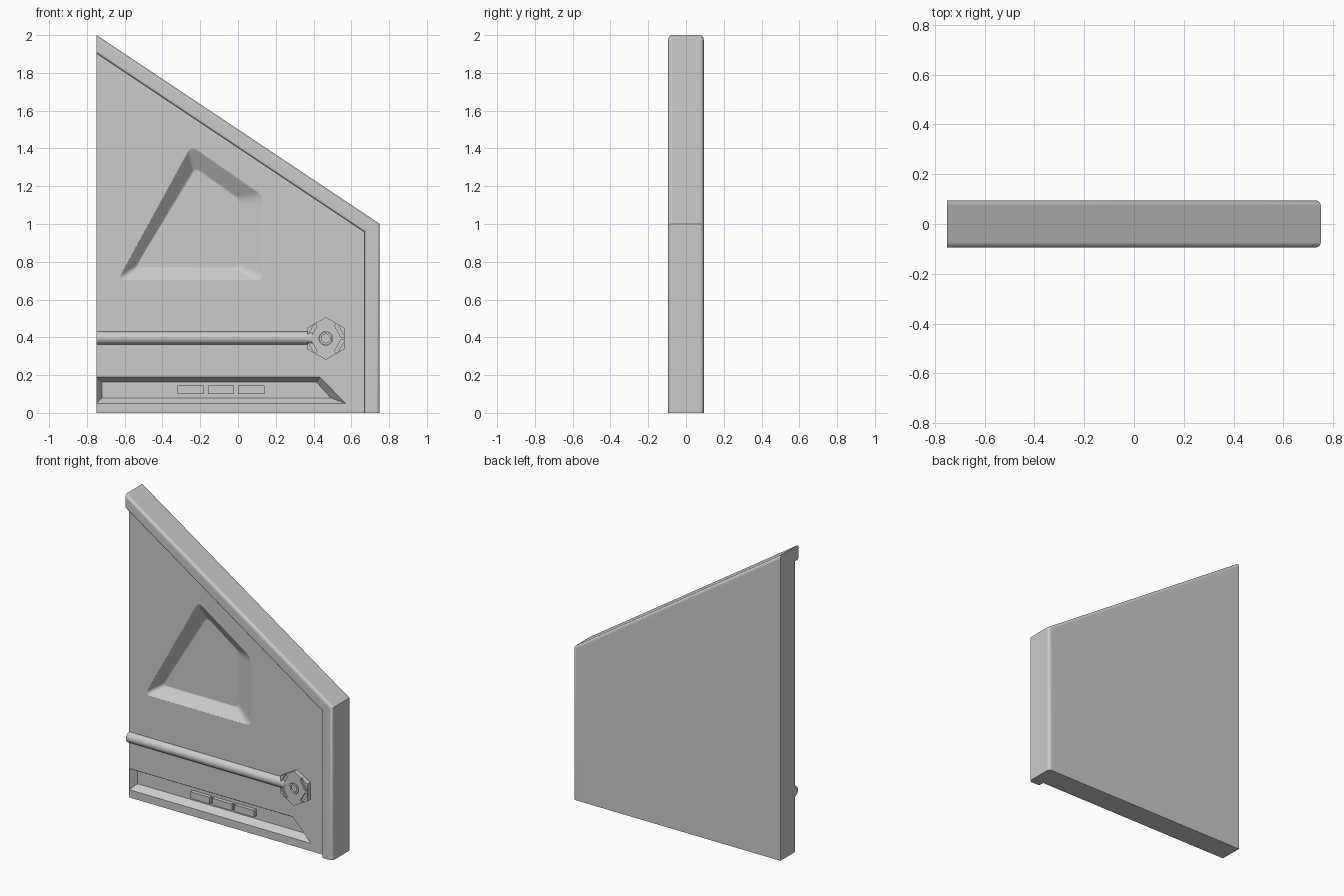
import bpy, bmesh, math
from mathutils import Vector

if "Cube" in bpy.data.objects:
    bpy.data.objects.remove(bpy.data.objects["Cube"])

H = 0.094        # half of the total depth
FACE = -0.056    # front plane of the recessed panel


def loft(name, rings):
    """Skin closed rings of points and cap both ends."""
    bm = bmesh.new()
    vs = [[bm.verts.new(p) for p in r] for r in rings]
    n = len(rings[0])
    for a, b in zip(vs, vs[1:]):
        for i in range(n):
            j = (i + 1) % n
            bm.faces.new((a[i], a[j], b[j], b[i]))
    bm.faces.new(vs[0])
    bm.faces.new(vs[-1])
    bmesh.ops.recalc_face_normals(bm, faces=bm.faces)
    me = bpy.data.meshes.new(name)
    bm.to_mesh(me)
    bm.free()
    ob = bpy.data.objects.new(name, me)
    bpy.context.collection.objects.link(ob)
    return ob


def at(pts, y):
    return [(p[0], y, p[1]) for p in pts]


def prism(name, pts, y0, y1):
    return loft(name, [at(pts, y0), at(pts, y1)])


def ngon(cx, cz, r, n, start=0.0):
    return [(cx + r * math.cos(start + math.tau * i / n),
             cz + r * math.sin(start + math.tau * i / n)) for i in range(n)]


def rect(x0, x1, z0, z1):
    return [(x0, z0), (x1, z0), (x1, z1), (x0, z1)]


def rounded(pts, r, seg=4):
    """Round polygon corners with small quadratic curves."""
    out = []
    for i, p in enumerate(pts):
        p = Vector(p)
        a = p + (Vector(pts[i - 1]) - p).normalized() * r
        b = p + (Vector(pts[(i + 1) % len(pts)]) - p).normalized() * r
        for k in range(seg + 1):
            t = k / seg
            out.append(a * (1 - t) ** 2 + p * 2 * t * (1 - t) + b * t * t)
    return out


def activate(ob):
    bpy.ops.object.select_all(action='DESELECT')
    ob.select_set(True)
    bpy.context.view_layer.objects.active = ob


def cut(ob, cutter):
    activate(ob)
    m = ob.modifiers.new("cut", 'BOOLEAN')
    m.operation, m.solver, m.object = 'DIFFERENCE', 'EXACT', cutter
    bpy.ops.object.modifier_apply(modifier=m.name)
    bpy.data.objects.remove(cutter)


def smooth(ob, deg=30):
    activate(ob)
    bpy.ops.object.shade_smooth_by_angle(angle=math.radians(deg))
    m = ob.modifiers.new("normals", 'WEIGHTED_NORMAL')
    m.keep_sharp = True


def edge_line(w):
    """Frame path offset inward by w: top left, corner, bottom right."""
    return [(-0.75, 2 - 1.2019 * w), (0.75 - w, 1 - 0.535 * w), (0.75 - w, 0)]


# main panel
panel = prism("panel", [(-0.75, 0)] + edge_line(0.04), FACE, H)

# soft-edged recess in the panel
outer = rounded([(-0.25, 1.42), (-0.64, 0.70), (0.14, 0.70), (0.14, 1.15)], 0.04)
inner = rounded([(-0.225, 1.29), (-0.54, 0.77), (0.0, 0.77), (0.0, 1.13)], 0.03)
rings = [at(outer, -0.2)]
for t, d in [(0, -0.015), (.06, .02), (.14, .10), (.86, .90), (.94, .98), (1, 1)]:
    rings.append(at([Vector(a).lerp(Vector(b), t) for a, b in zip(outer, inner)],
                    FACE + 0.06 * d))
cut(panel, loft("recess_cutter", rings))

# control strip recess
outer = [(-0.749, 0.05), (0.57, 0.05), (0.435, 0.19), (-0.749, 0.19)]
inner = [(-0.72, 0.08), (0.49, 0.08), (0.415, 0.163), (-0.72, 0.163)]
cut(panel, loft("strip_cutter", [at(outer, -0.2), at(outer, FACE - 0.001),
                                 at(inner, FACE + 0.045)]))
smooth(panel)

# buttons in the strip
for i in range(3):
    x = -0.32 + i * 0.16
    prism(f"button_{i + 1}", rect(x, x + 0.14, 0.10, 0.144), FACE + 0.02, FACE + 0.05)

# rounded frame along the slope and the outer side
def arc(cx, cy, r, a0, a1, n=5):
    return [(cx + r * math.cos(math.radians(a0 + (a1 - a0) * k / n)),
             cy + r * math.sin(math.radians(a0 + (a1 - a0) * k / n))) for k in range(n + 1)]

section = ([(0.04, H)] + arc(0.02, H - 0.02, 0.02, 90, 180)
           + arc(0.02, -H + 0.02, 0.02, 180, 270)
           + arc(0.065, -H + 0.015, 0.015, 270, 360)
           + [(0.08, FACE + 0.005), (0.04, FACE + 0.005)])
frame = loft("frame", [[(edge_line(w)[s][0], y, edge_line(w)[s][1]) for w, y in section]
                       for s in range(3)])
smooth(frame)

# half-round rod
half = arc(FACE + 0.002, 0.397, 0.034, 90, 270, 12)
rod = loft("rod", [[(x, y, z) for y, z in half] for x in (-0.75, 0.40)])
smooth(rod)

# hexagonal hub with four slots and a ringed centre
CX, CZ = 0.465, 0.394
TOP = FACE - 0.031
hub = prism("hub", ngon(CX, CZ, 0.113, 6, math.pi / 2), TOP, FACE + 0.004)
for deg in (30, 150, 210, 330):
    a = math.radians(deg)
    n, t = Vector((math.cos(a), math.sin(a))), Vector((-math.sin(a), math.cos(a)))
    c = Vector((CX, CZ)) + n * 0.082
    slot = [c + n * u * 0.009 + t * v * (0.042 - 0.004 * (1 - u))
            for u, v in ((-1, -1), (1, -1), (1, 1), (-1, 1))]
    cut(hub, prism("slot_cutter", slot, TOP - 0.05, TOP + 0.012))
cut(hub, prism("hole_cutter", ngon(CX, CZ, 0.036, 24), TOP - 0.05, TOP + 0.012))
ring = prism("hub_ring", ngon(CX, CZ, 0.034, 24), TOP - 0.003, TOP + 0.014)
cut(ring, prism("ring_cutter", ngon(CX, CZ, 0.023, 24), TOP - 0.05, TOP + 0.010))
smooth(ring)
